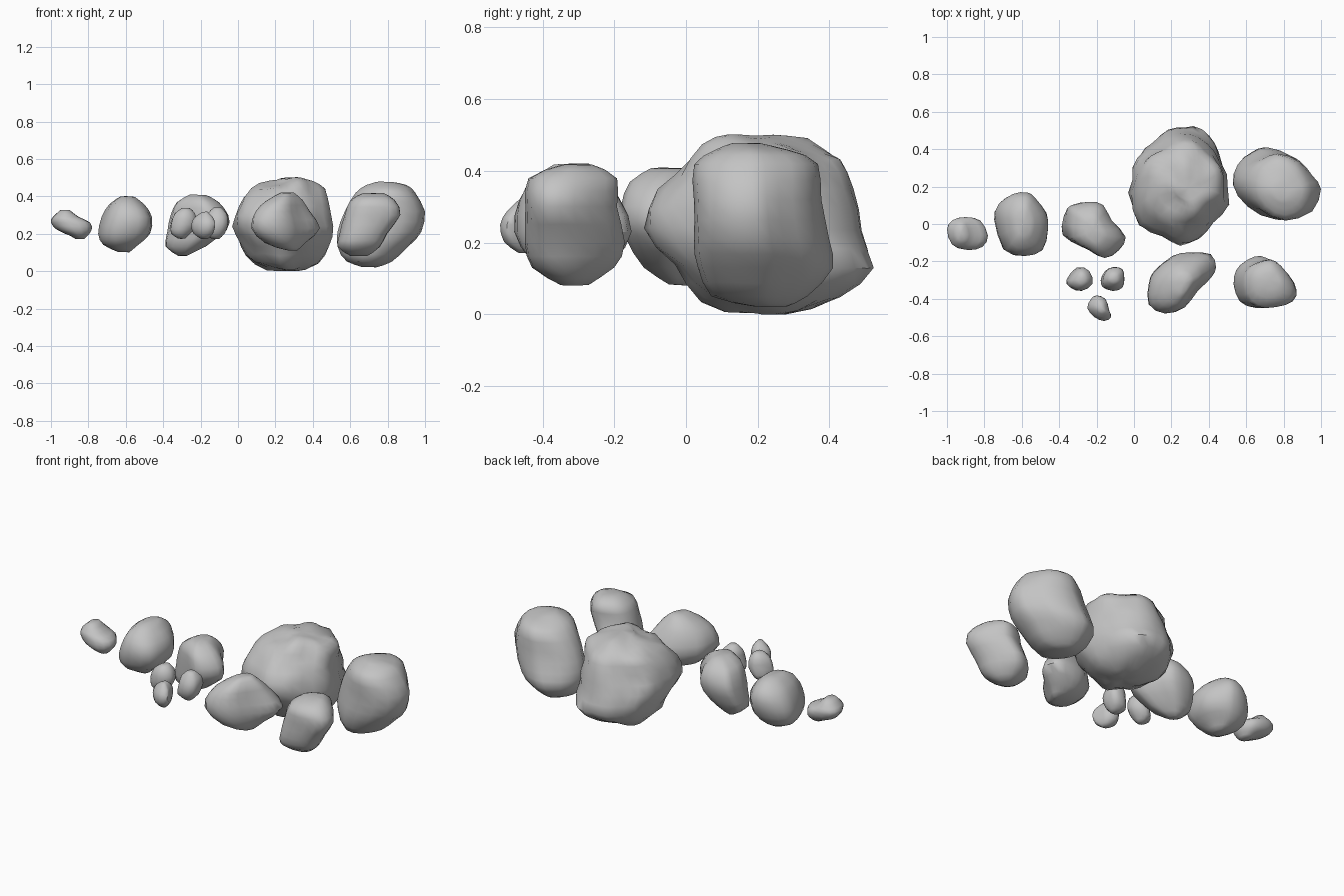
import bpy
import bmesh
from math import radians
from mathutils import Vector, noise

UNIT = 0.01  # outlines and levels are given in hundredths

default_cube = bpy.data.objects.get("Cube")
if default_cube:
    bpy.data.objects.remove(default_cube, do_unlink=True)

# Single stone colour
stone = bpy.data.materials.new("grey_stone")
stone.use_nodes = True
stone_colour = (0.55, 0.55, 0.55, 1)
stone.diffuse_color = stone_colour
stone.node_tree.nodes["Principled BSDF"].inputs["Base Color"].default_value = stone_colour


def midpoint(before, start, end, after):
    """Smooth point halfway between start and end."""
    return (start + end) * 0.5625 - (before + after) * 0.0625


def refine(points, closed):
    """Double the points of an outline or profile along a smooth curve."""
    points = [Vector(p) for p in points]
    count = len(points)

    def pick(i):
        return points[i % count] if closed else points[max(0, min(i, count - 1))]

    result = []
    for i in range(count):
        result.append(points[i])
        if closed or i < count - 1:
            result.append(midpoint(pick(i - 1), pick(i), pick(i + 1), pick(i + 2)))
    return result


def normalise(outline):
    """Fit an outline into the square from -1 to 1."""
    xs = [p.x for p in outline]
    ys = [p.y for p in outline]
    middle = Vector((max(xs) + min(xs), max(ys) + min(ys))) / 2
    half_x = (max(xs) - min(xs)) / 2
    half_y = (max(ys) - min(ys)) / 2
    return [Vector(((p.x - middle.x) / half_x, (p.y - middle.y) / half_y)) for p in outline]


def add_rock(name, outline, levels, bumps=0.005):
    """Loft a plan outline through levels of (height, left, right, front, back)."""
    outline = normalise(refine(outline, closed=True))
    levels = refine(levels, closed=False)
    widest = max(right - left for _, left, right, _, _ in levels)

    bm = bmesh.new()
    rings = []
    for height, left, right, front, back in levels:
        # Narrow levels are rounder than the widest one
        rounding = min(1, 2 * (1 - (right - left) / widest))
        ring = []
        for p in outline:
            reach = p.length
            q = p * reach ** (-rounding * (0.7 if reach > 1 else 0.4))
            x = (left + right + q.x * (right - left)) / 2
            y = (front + back + q.y * (back - front)) / 2
            ring.append(bm.verts.new(Vector((x, y, height)) * UNIT))
        rings.append(ring)

    # Sides
    count = len(outline)
    for lower, upper in zip(rings, rings[1:]):
        for i in range(count):
            j = (i + 1) % count
            bm.faces.new((lower[i], lower[j], upper[j], upper[i]))

    # Top and bottom
    for ring in (rings[0], rings[-1]):
        middle = bm.verts.new(sum((v.co for v in ring), Vector()) / count)
        for i in range(count):
            bm.faces.new((ring[i], ring[(i + 1) % count], middle))

    # Worn, uneven surface
    bmesh.ops.recalc_face_normals(bm, faces=bm.faces)
    bm.normal_update()
    moves = [(v, v.normal * (noise.noise(v.co * 9) - 0.3) * bumps) for v in bm.verts]
    for vert, move in moves:
        vert.co += move
        vert.co.z = max(vert.co.z, 0)

    mesh = bpy.data.meshes.new(name)
    bm.to_mesh(mesh)
    bm.free()
    mesh.materials.append(stone)
    rock = bpy.data.objects.new(name, mesh)
    bpy.context.collection.objects.link(rock)
    bpy.ops.object.select_all(action="DESELECT")
    rock.select_set(True)
    bpy.context.view_layer.objects.active = rock
    bpy.ops.object.shade_smooth_by_angle(angle=radians(55))


# Row of stones, growing from right to left
add_rock(
    "small_end_rock",
    outline=[(-99, -3), (-96, 2), (-89, 4), (-82, 2),
             (-78, -6), (-81, -12), (-89, -14), (-96, -11)],
    levels=[(17, -87, -82, -9, -3), (19, -90, -80, -12, 0), (22, -97, -78, -14, 3),
            (26, -100, -79, -14, 4), (29, -99, -85, -13, 3), (33, -95, -90, -9, -1)],
)
add_rock(
    "upright_rock",
    outline=[(-75, 3), (-73, 11), (-66, 16), (-58, 17), (-53, 14), (-47, 6),
             (-46, -3), (-49, -14), (-59, -17), (-70, -14)],
    levels=[(10, -64, -58, -5, 3), (14, -72, -53, -12, 10), (20, -75, -47, -16, 15),
            (29, -73, -46, -17, 17), (36, -69, -50, -13, 14), (40, -63, -55, -6, 7)],
)
add_rock(
    "leaning_rock",
    outline=[(-39, 6), (-36, 10), (-26, 12), (-18, 10), (-13, 2),
             (-5, -7), (-9, -14), (-17, -18), (-26, -14), (-39, -7)],
    levels=[(8, -32, -27, -5, 1), (13, -39, -17, -12, 6), (22, -38, -6, -17, 11),
            (30, -36, -5, -18, 12), (37, -33, -10, -16, 9), (41, -26, -17, -10, 3)],
)
add_rock(
    "boulder",
    outline=[(-2, 18), (0, 32), (5, 41), (13, 46), (21, 52), (31, 52), (40, 46), (46, 37),
             (50, 28), (50, 12), (43, 1), (35, -7), (25, -11), (15, -7), (3, 0)],
    levels=[(-1, 22, 32, 17, 28), (4, 8, 43, 4, 44), (13, 1, 50, -4, 53),
            (24, -3, 51, -12, 51), (35, 0, 49, -8, 47), (44, 6, 47, 0, 44),
            (49, 17, 42, 8, 35), (51, 22, 36, 13, 25)],
    bumps=0.026,
)
add_rock(
    "large_block_rock",
    outline=[(53, 21), (56, 32), (65, 38), (74, 41), (88, 36), (95, 28),
             (100, 20), (95, 7), (79, 2), (62, 9)],
    levels=[(2, 66, 74, 19, 28), (5, 58, 82, 7, 34), (13, 53, 91, 3, 41),
            (21, 53, 98, 2, 40), (32, 57, 100, 2, 38), (42, 63, 95, 2, 37),
            (46, 69, 90, 8, 29), (48, 75, 82, 13, 21)],
)

# Front stones
add_rock(
    "slanted_front_rock",
    outline=[(7, -32), (10, -25), (20, -17), (30, -15), (41, -16), (44, -23),
             (41, -29), (34, -36), (27, -45), (16, -48), (7, -43)],
    levels=[(11, 26, 32, -35, -28), (15, 14, 37, -44, -20), (23, 7, 44, -48, -15),
            (32, 9, 39, -47, -18), (38, 15, 35, -43, -22), (42, 23, 30, -37, -27)],
)
add_rock(
    "block_front_rock",
    outline=[(53, -32), (55, -24), (62, -19), (71, -17), (78, -21),
             (86, -30), (87, -38), (81, -43), (68, -45), (57, -42)],
    levels=[(8, 60, 69, -35, -27), (13, 53, 76, -43, -20), (20, 54, 80, -45, -17),
            (30, 57, 87, -45, -19), (38, 60, 84, -44, -19), (42, 67, 78, -35, -26)],
)

# Three pebbles
add_rock(
    "right_pebble",
    outline=[(-36, -30), (-30, -23), (-24, -25), (-22, -32), (-28, -36), (-34, -34)],
    levels=[(17, -32, -28, -32, -28), (20, -36, -25, -35, -24), (25, -36, -22, -36, -23),
            (31, -34, -23, -35, -24), (34, -30, -26, -32, -27)],
)
add_rock(
    "left_pebble",
    outline=[(-17, -30), (-15, -25), (-11, -23), (-6, -24),
             (-5, -29), (-6, -34), (-11, -36), (-16, -34)],
    levels=[(17, -14, -10, -32, -28), (20, -18, -7, -35, -24), (26, -17, -5, -36, -23),
            (31, -16, -6, -34, -24), (34, -13, -9, -31, -27)],
)
add_rock(
    "front_pebble",
    outline=[(-25, -45), (-23, -40), (-20, -38), (-15, -40),
             (-13, -46), (-12, -50), (-16, -52), (-21, -50)],
    levels=[(17, -20, -16, -47, -43), (20, -24, -13, -51, -39), (25, -25, -12, -52, -38),
            (29, -23, -13, -50, -39), (32, -19, -16, -47, -43)],
)
